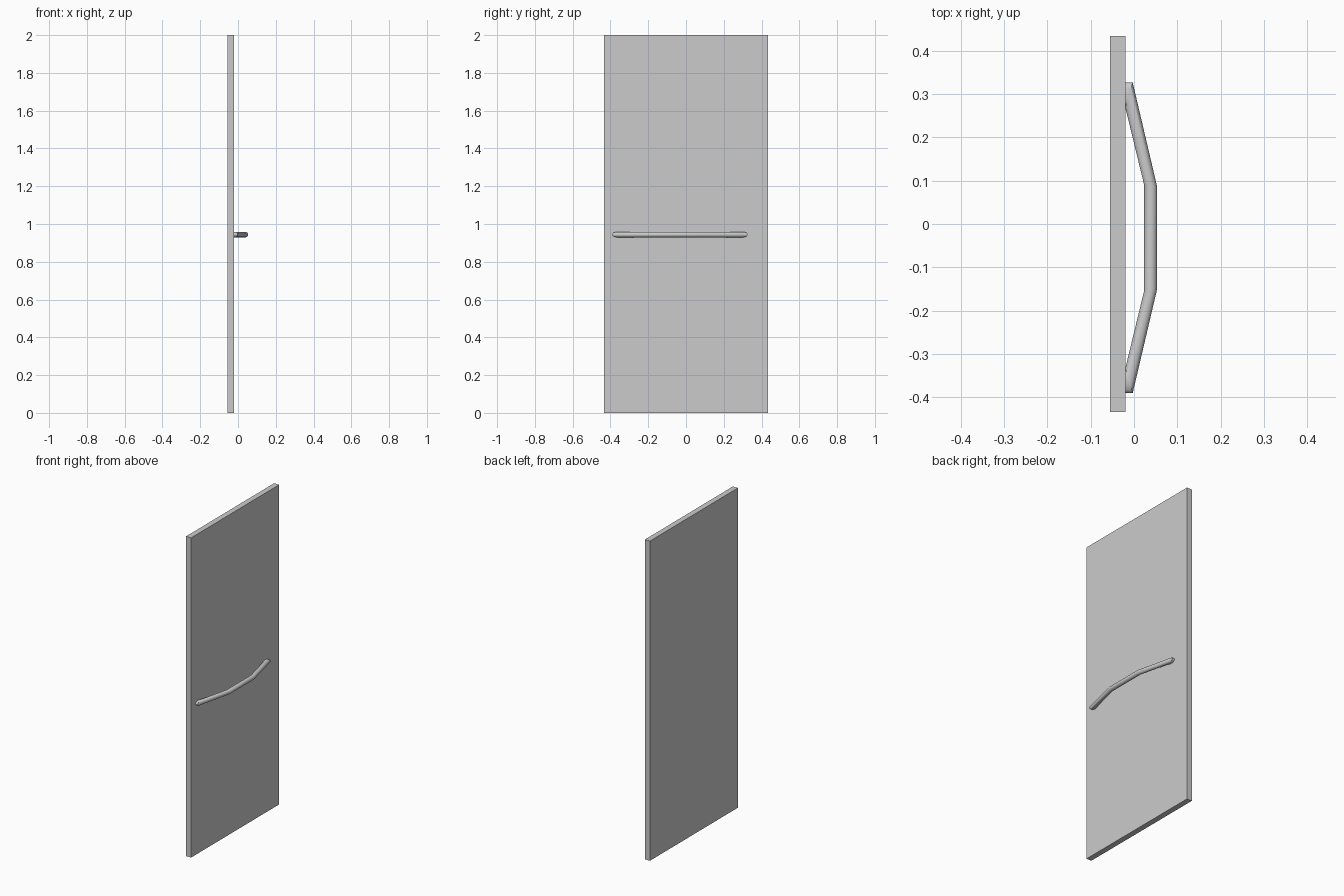
import bpy, bmesh, math
from mathutils import Vector

if "Cube" in bpy.data.objects:
    bpy.data.objects.remove(bpy.data.objects["Cube"])


def make_object(name, bm):
    bmesh.ops.recalc_face_normals(bm, faces=bm.faces[:])
    mesh = bpy.data.meshes.new(name)
    bm.to_mesh(mesh)
    bm.free()
    obj = bpy.data.objects.new(name, mesh)
    bpy.context.collection.objects.link(obj)
    return obj


# Door panel
bm = bmesh.new()
bmesh.ops.create_cube(bm, size=1)
bmesh.ops.scale(bm, vec=(0.035, 0.87, 2.0), verts=bm.verts)
bmesh.ops.translate(bm, vec=(-0.0375, 0, 1.0), verts=bm.verts)
make_object("door_panel", bm)

# Bowed pull bar: mitred elliptical rings, each given by its inner and outer point
SIDES, RADIUS, HEIGHT, MIDDLE = 24, 0.0145, 0.944, -0.032
half = [((-0.0205, 0.301), (-0.0205, 0.359)),   # foot on the door
        ((-0.020, 0.301), (-0.003, 0.359)),     # mitre into the sloped arm
        ((0.0235, 0.122), (0.0535, 0.118))]     # bend into the straight grip
path = half + [tuple((x, -y) for x, y in pair) for pair in reversed(half)]

bm = bmesh.new()
rings = []
for inner, outer in path:
    a, b = Vector((*inner, 0)), Vector((*outer, 0))
    centre = (a + b) / 2 + Vector((0, MIDDLE, HEIGHT))
    ring = []
    for i in range(SIDES):
        t = 2 * math.pi * i / SIDES
        ring.append(bm.verts.new(centre + (b - a) / 2 * math.cos(t)
                                 + Vector((0, 0, RADIUS * math.sin(t)))))
    rings.append(ring)
for r, s in zip(rings, rings[1:]):
    for i in range(SIDES):
        j = (i + 1) % SIDES
        bm.faces.new((r[i], r[j], s[j], s[i]))
bm.faces.new(rings[0])
bm.faces.new(rings[-1])
handle = make_object("pull_bar", bm)

# Smooth the round bar, keeping the mitred feet crisp
bpy.context.view_layer.objects.active = handle
handle.select_set(True)
bpy.ops.object.shade_smooth_by_angle(angle=math.radians(35))
